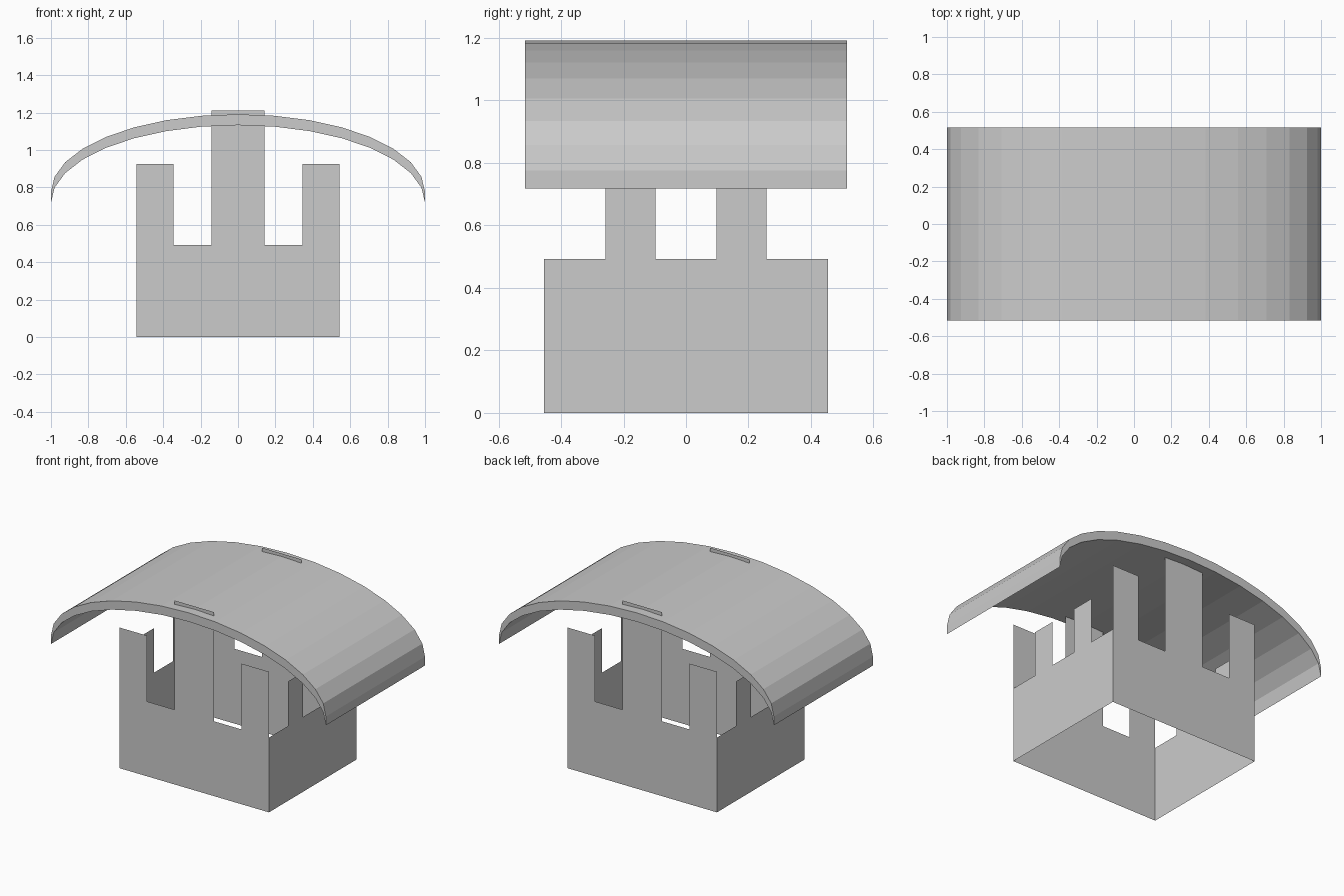
import bpy
import math

cube = bpy.data.objects.get("Cube")
if cube:
    bpy.data.objects.remove(cube, do_unlink=True)

grey = bpy.data.materials.new("light grey")
grey.use_nodes = True
colour = (0.6, 0.6, 0.6, 1)
grey.diffuse_color = colour
grey.node_tree.nodes["Principled BSDF"].inputs["Base Color"].default_value = colour

HALF_X, HALF_Y, BASE = 0.543, 0.454, 0.492


def add_mesh(name, verts, faces):
    mesh = bpy.data.meshes.new(name)
    mesh.from_pydata(verts, [], faces)
    mesh.materials.append(grey)
    obj = bpy.data.objects.new(name, mesh)
    bpy.context.collection.objects.link(obj)
    return obj


def add_wall(name, half, towers, offset, turn):
    """Thin sheet wall with towers (start, end, top) rising from its base."""
    outline = [(-half, 0), (half, 0), (half, BASE)]
    for a, b, top in reversed(towers):
        outline += [(b, BASE), (b, top), (a, top), (a, BASE)]
    outline.append((-half, BASE))
    # Drop repeated corners where a tower meets the wall end
    clean = [p for i, p in enumerate(outline) if outline.count(p) == 1]
    wall = add_mesh(name, [(u, -offset, z) for u, z in clean], [range(len(clean))])
    wall.rotation_euler.z = math.radians(turn)


# Walls: open box without floor; the tall middle tabs pass through the roof
long_towers = [(-HALF_X, -0.345, 0.925), (-0.143, 0.143, 1.21), (0.345, HALF_X, 0.925)]
short_towers = [(-0.257, -0.098, 0.785), (0.098, 0.257, 0.785)]
add_wall("front_wall", HALF_X, long_towers, HALF_Y, 0)
add_wall("back_wall", HALF_X, long_towers, HALF_Y, 180)
add_wall("left_wall", HALF_Y, short_towers, HALF_X, 90)
add_wall("right_wall", HALF_Y, short_towers, HALF_X, -90)

# Roof: half-ellipse arch, given thickness straight down
STEPS, DEPTH, SPRING, RISE, DROP = 16, 0.515, 0.776, 0.415, 0.058
arch = [(math.cos(math.pi * i / STEPS), SPRING + RISE * math.sin(math.pi * i / STEPS))
        for i in range(STEPS + 1)]
n = len(arch)
verts = [(x, y, z - d) for y in (-DEPTH, DEPTH) for d in (0, DROP) for x, z in arch]
faces = []
for i in range(STEPS):
    top, low, back_top, back_low = i, i + n, i + 2 * n, i + 3 * n
    faces += [(top, back_top, back_top + 1, top + 1),
              (low, low + 1, back_low + 1, back_low),
              (top, top + 1, low + 1, low),
              (back_top, back_low, back_low + 1, back_top + 1)]
faces += [(0, n, 3 * n, 2 * n), (n - 1, 3 * n - 1, 4 * n - 1, 2 * n - 1)]
faces[-1] = tuple(reversed(faces[-1]))
add_mesh("curved_roof", verts, faces)
